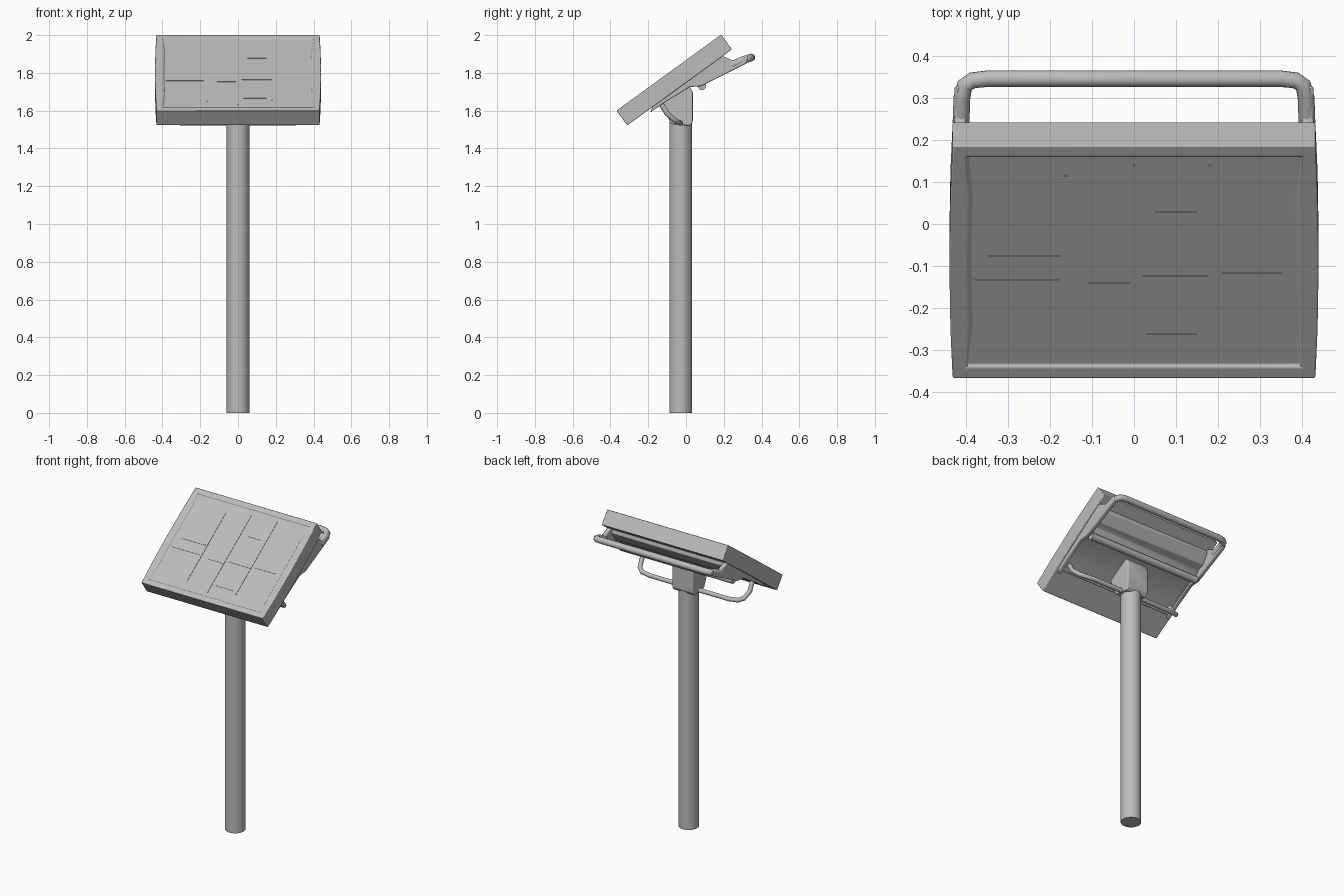
import bpy, bmesh, math
from mathutils import Matrix

cube = bpy.data.objects.get("Cube")
if cube:
    bpy.data.objects.remove(cube, do_unlink=True)

grey = bpy.data.materials.new("plain_grey")
grey.use_nodes = True
grey.diffuse_color = (0.5, 0.5, 0.5, 1)
grey.node_tree.nodes["Principled BSDF"].inputs["Base Color"].default_value = (0.5, 0.5, 0.5, 1)

TILT = Matrix.Translation((0, -0.0625, 1.7625)) @ Matrix.Rotation(math.radians(36), 4, 'X')


def finish(name, bm, bevel=0, matrix=None):
    """Turn a bmesh into a shaded, optionally bevelled object."""
    bmesh.ops.recalc_face_normals(bm, faces=bm.faces)
    mesh = bpy.data.meshes.new(name)
    bm.to_mesh(mesh)
    bm.free()
    mesh.materials.append(grey)
    ob = bpy.data.objects.new(name, mesh)
    bpy.context.collection.objects.link(ob)
    if matrix:
        ob.matrix_world = matrix
    if bevel:
        mod = ob.modifiers.new("rounded_edges", 'BEVEL')
        mod.width, mod.segments, mod.limit_method = bevel, 3, 'ANGLE'
    bpy.ops.object.select_all(action='DESELECT')
    ob.select_set(True)
    bpy.context.view_layer.objects.active = ob
    bpy.ops.object.shade_smooth_by_angle(angle=math.radians(35))
    return ob


def side_profile(name, points, x0, x1, bevel=0):
    """Extrude a (y, z) outline from x0 to x1."""
    bm = bmesh.new()
    face = bm.faces.new([bm.verts.new((x0, y, z)) for y, z in points])
    ext = bmesh.ops.extrude_face_region(bm, geom=[face])
    verts = [g for g in ext["geom"] if isinstance(g, bmesh.types.BMVert)]
    bmesh.ops.translate(bm, verts=verts, vec=(x1 - x0, 0, 0))
    return finish(name, bm, bevel)


def tube(name, points, radius, flat=1.0):
    """Sweep an oval section along a smooth path, then bake it to a mesh."""
    curve = bpy.data.curves.new(name, 'CURVE')
    curve.dimensions = '3D'
    curve.bevel_depth, curve.bevel_resolution = radius, 4
    curve.use_fill_caps = True
    spline = curve.splines.new('POLY')
    spline.points.add(len(points) - 1)
    for p, co in zip(spline.points, points):
        p.co = (*co, 1)
    ob = bpy.data.objects.new(name, curve)
    bpy.context.collection.objects.link(ob)
    mesh = bpy.data.meshes.new_from_object(ob.evaluated_get(bpy.context.evaluated_depsgraph_get()))
    bpy.data.objects.remove(ob, do_unlink=True)
    bm = bmesh.new()
    bm.from_mesh(mesh)
    return finish(name, bm)


def mirrored(path):
    """Complete a path given from the left end to the middle."""
    return path + [(-x, y, z) for x, y, z in reversed(path)]


# Pole
bm = bmesh.new()
bmesh.ops.create_cone(bm, cap_ends=True, segments=32, radius1=0.06, radius2=0.06, depth=1.56,
                      matrix=Matrix.Translation((0, -0.028, 0.78)))
finish("pole", bm)

# Tilted panel with bowed sides and a recessed face
bm = bmesh.new()
rows = [-0.3425, -0.2, 0, 0.2, 0.3425]
width = lambda v: 0.44 - 0.008 * (v / 0.3425) ** 2
outline = [(width(v), v) for v in rows] + [(-width(v), v) for v in reversed(rows)]
base = bm.faces.new([bm.verts.new((x, v, -0.0485)) for x, v in outline])
ext = bmesh.ops.extrude_face_region(bm, geom=[base])
verts = [g for g in ext["geom"] if isinstance(g, bmesh.types.BMVert)]
top = [g for g in ext["geom"] if isinstance(g, bmesh.types.BMFace)]
bmesh.ops.translate(bm, verts=verts, vec=(0, 0, 0.097))
bmesh.ops.recalc_face_normals(bm, faces=bm.faces)
bmesh.ops.inset_region(bm, faces=top, thickness=0.046)
bmesh.ops.inset_region(bm, faces=top, thickness=0.003, depth=-0.008)
finish("panel", bm, 0.012, TILT)

# Faint creases on the panel face: centre x, centre v, length x, length v
creases = [(-0.165, 0, 0.006, 0.5), (0.0, 0, 0.004, 0.56), (0.18, 0.02, 0.006, 0.52),
           (-0.26, 0.01, 0.17, 0.008), (-0.28, -0.06, 0.2, 0.006),
           (-0.06, -0.07, 0.1, 0.006), (0.1, -0.05, 0.16, 0.008),
           (0.28, -0.04, 0.14, 0.006), (0.1, 0.14, 0.1, 0.005), (0.09, -0.22, 0.12, 0.005)]
bm = bmesh.new()
for x, v, lx, lv in creases:
    bmesh.ops.create_cube(bm, size=1, matrix=Matrix.Translation((x, v, 0.0405))
                          @ Matrix.Diagonal((lx, lv, 0.004, 1)))
finish("panel_creases", bm, 0, TILT)

# Stepped housing on the back of the panel
housing = [(-0.18, 1.63), (-0.17, 1.605), (-0.1, 1.655), (0.02, 1.73), (0.08, 1.745),
           (0.11, 1.785), (0.15, 1.8), (0.19, 1.86), (0.18, 1.9)]
side_profile("back_housing", housing, -0.4, 0.4, 0.004)

# Side arms reaching behind the panel
arm = [(-0.19, 1.59), (-0.11, 1.645), (0.02, 1.725), (0.08, 1.73), (0.15, 1.765),
       (0.32, 1.85), (0.33, 1.89), (0.25, 1.865), (0.19, 1.89), (0.1, 1.84), (-0.17, 1.64)]
for side, s in (("left", 1), ("right", -1)):
    side_profile(side + "_arm", arm, s * 0.4, s * 0.428, 0.006)

# Rear rail joining the arms around rounded corners
tube("rear_rail", mirrored([(0.412, 0.24, 1.84), (0.41, 0.3, 1.868), (0.403, 0.33, 1.876),
                            (0.385, 0.342, 1.88), (0.35, 0.346, 1.882)]), 0.02)

# Roll bar under the housing
tube("roll_bar", [(-0.4, 0.085, 1.73), (0.4, 0.085, 1.73)], 0.022)

# Hanging handle under the panel
tube("under_handle", mirrored([(0.38, -0.14, 1.65), (0.385, -0.1, 1.585), (0.37, -0.06, 1.55),
                               (0.34, -0.04, 1.538), (0.28, -0.03, 1.535)]), 0.014)

# Mount block between pole and panel
mount = [(-0.08, 1.53), (0.02, 1.52), (0.036, 1.54), (0.036, 1.7), (0.01, 1.74), (-0.13, 1.65)]
side_profile("mount_block", mount, -0.075, 0.075, 0.006)
